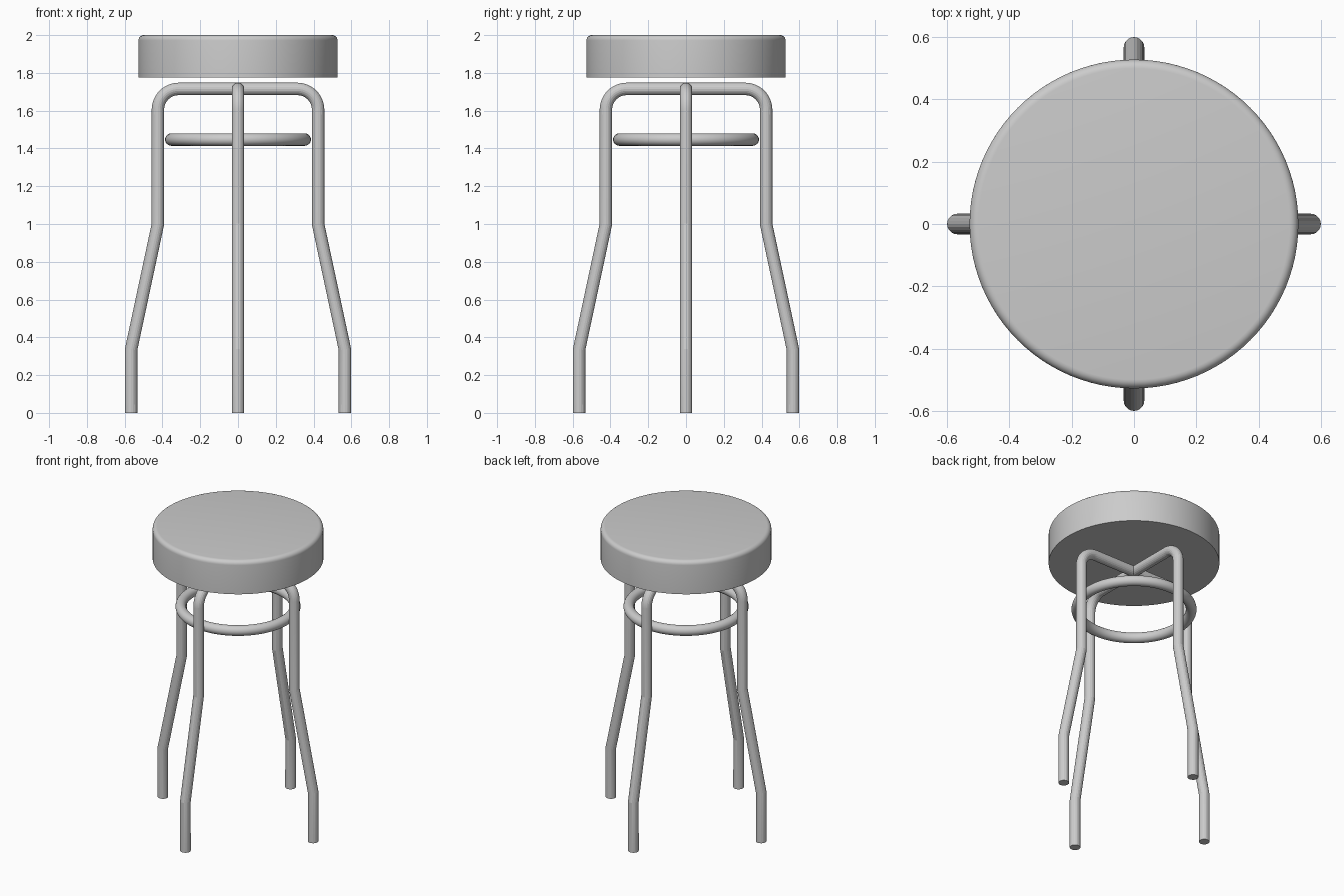
import bpy
from math import sin, cos, pi, radians

cube = bpy.data.objects.get("Cube")
if cube:
    bpy.data.objects.remove(cube, do_unlink=True)

grey = bpy.data.materials.new("plain_grey")
grey.use_nodes = True
COLOUR = (0.6, 0.6, 0.6, 1.0)
grey.diffuse_color = COLOUR
grey.node_tree.nodes["Principled BSDF"].inputs["Base Color"].default_value = COLOUR

TUBE = 0.033          # tube radius
BAR_Z = 1.715         # height of the crossing bars
LEG_X = 0.424         # upper leg offset
BEND = 0.11           # bend radius at the top corners


def finish(obj, name, angle):
    obj.name = name
    obj.data.materials.clear()
    obj.data.materials.append(grey)
    bpy.ops.object.select_all(action='DESELECT')
    obj.select_set(True)
    bpy.context.view_layer.objects.active = obj
    bpy.ops.object.shade_smooth_by_angle(angle=radians(angle))


def tube(name, points, turn):
    """Sweep a round tube along the points, turned about z."""
    curve = bpy.data.curves.new(name, 'CURVE')
    curve.dimensions = '3D'
    curve.bevel_depth = TUBE
    curve.bevel_resolution = 8
    curve.use_fill_caps = True
    spline = curve.splines.new('POLY')
    spline.points.add(len(points) - 1)
    for p, (x, z) in zip(spline.points, points):
        p.co = (x * cos(turn), x * sin(turn), z, 1)
    obj = bpy.data.objects.new(name, curve)
    bpy.context.collection.objects.link(obj)
    bpy.ops.object.select_all(action='DESELECT')
    obj.select_set(True)
    bpy.context.view_layer.objects.active = obj
    bpy.ops.object.convert(target='MESH')
    finish(bpy.context.object, name, 11.5)


# Two crossing frames, each one bent tube forming a pair of legs
half = [(0.566, 0), (0.566, 0.335), (LEG_X, 1.0)]
for i in range(13):
    a = i / 12 * pi / 2
    half.append((LEG_X - BEND + BEND * cos(a), BAR_Z - BEND + BEND * sin(a)))
path = half + [(-x, z) for x, z in reversed(half)]
tube("side_leg_frame", path, 0)
tube("front_back_leg_frame", path, pi / 2)

# Ring joining the legs
bpy.ops.mesh.primitive_torus_add(location=(0, 0, 1.447), major_radius=0.353,
                                 minor_radius=TUBE, major_segments=96, minor_segments=32)
finish(bpy.context.object, "brace_ring", 30)

# Round seat with a softened top rim
bpy.ops.mesh.primitive_cylinder_add(vertices=96, radius=0.527, depth=0.225,
                                    location=(0, 0, 1.8875))
seat = bpy.context.object
weights = seat.data.attributes.new("bevel_weight_edge", 'FLOAT', 'EDGE')
for e in seat.data.edges:
    if all(seat.data.vertices[v].co.z > 0 for v in e.vertices):
        weights.data[e.index].value = 1.0
bevel = seat.modifiers.new("soft_rim", 'BEVEL')
bevel.limit_method = 'WEIGHT'
bevel.width = 0.028
bevel.segments = 6
bpy.ops.object.modifier_apply(modifier="soft_rim")
finish(seat, "seat", 30)
